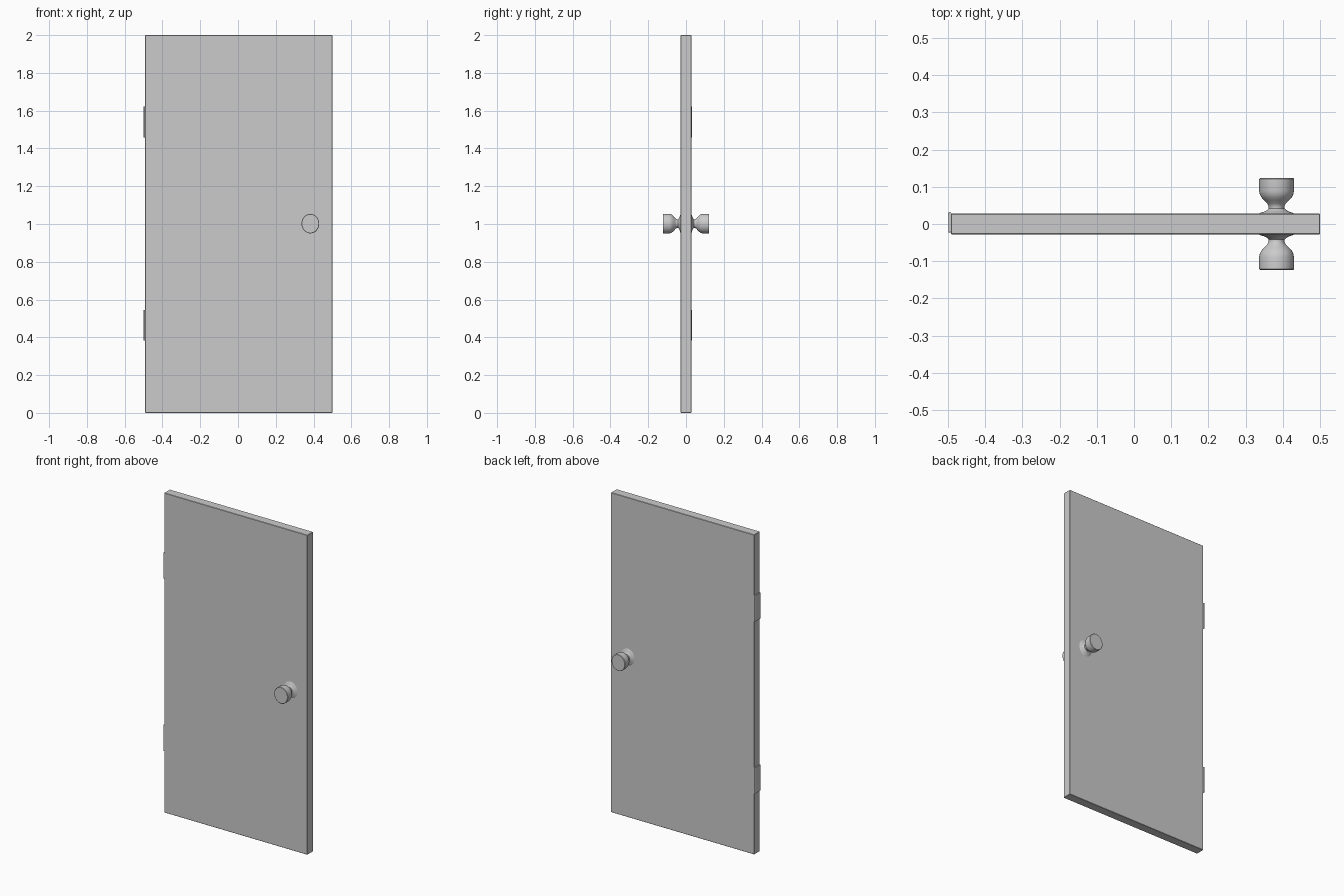
import bpy, bmesh, math
from mathutils import Matrix, Vector

if "Cube" in bpy.data.objects:
    bpy.data.objects.remove(bpy.data.objects["Cube"])


def make_object(name, bm, smooth=False):
    bmesh.ops.recalc_face_normals(bm, faces=bm.faces)
    mesh = bpy.data.meshes.new(name)
    bm.to_mesh(mesh)
    bm.free()
    ob = bpy.data.objects.new(name, mesh)
    bpy.context.collection.objects.link(ob)
    if smooth:
        bpy.ops.object.select_all(action='DESELECT')
        ob.select_set(True)
        bpy.context.view_layer.objects.active = ob
        bpy.ops.object.shade_smooth_by_angle(angle=math.radians(35))
    return ob


def box(name, lo, hi, bevel):
    lo, hi = Vector(lo), Vector(hi)
    bm = bmesh.new()
    bmesh.ops.create_cube(bm, size=1, matrix=Matrix.Translation((lo + hi) / 2)
                          @ Matrix.Diagonal((*(hi - lo), 1)))
    ob = make_object(name, bm)
    mod = ob.modifiers.new("soft_edges", 'BEVEL')
    mod.width, mod.segments = bevel, 1
    return ob


def knob(name, side):
    # (radius, distance from door centre), swept round the y axis
    profile = [(0.047, 0.028), (0.044, 0.030), (0.034, 0.033), (0.026, 0.037),
               (0.021, 0.042), (0.021, 0.048), (0.025, 0.055), (0.034, 0.064),
               (0.041, 0.072), (0.045, 0.080), (0.047, 0.089), (0.047, 0.121),
               (0.045, 0.123)]
    n = 32
    bm = bmesh.new()
    rings = []
    for r, d in profile:
        rings.append([bm.verts.new((0.383 + r * math.cos(i * math.tau / n), side * d,
                                    1.002 + 1.1 * r * math.sin(i * math.tau / n)))
                      for i in range(n)])
    for a, b in zip(rings, rings[1:]):
        for i in range(n):
            j = (i + 1) % n
            bm.faces.new((a[i], a[j], b[j], b[i]))
    bm.faces.new(rings[0])
    bm.faces.new(rings[-1])
    return make_object(name, bm, True)


# Door slab
box("door_panel", (-0.492, -0.028, 0), (0.5, 0.028, 2), 0.002)

# Matching knobs on both faces
knob("front_knob", -1)
knob("back_knob", 1)

# Hinges: thin leaf on the door edge with a pin barrel at the back corner
for label, z in (("lower", 0.464), ("upper", 1.541)):
    box(label + "_hinge_leaf", (-0.499, -0.023, z - 0.082), (-0.49, 0.028, z + 0.082), 0.001)
    bm = bmesh.new()
    bmesh.ops.create_cone(bm, cap_ends=True, segments=16, radius1=0.005, radius2=0.005,
                          depth=0.164, matrix=Matrix.Translation((-0.495, 0.027, z)))
    make_object(label + "_hinge_barrel", bm, True)
